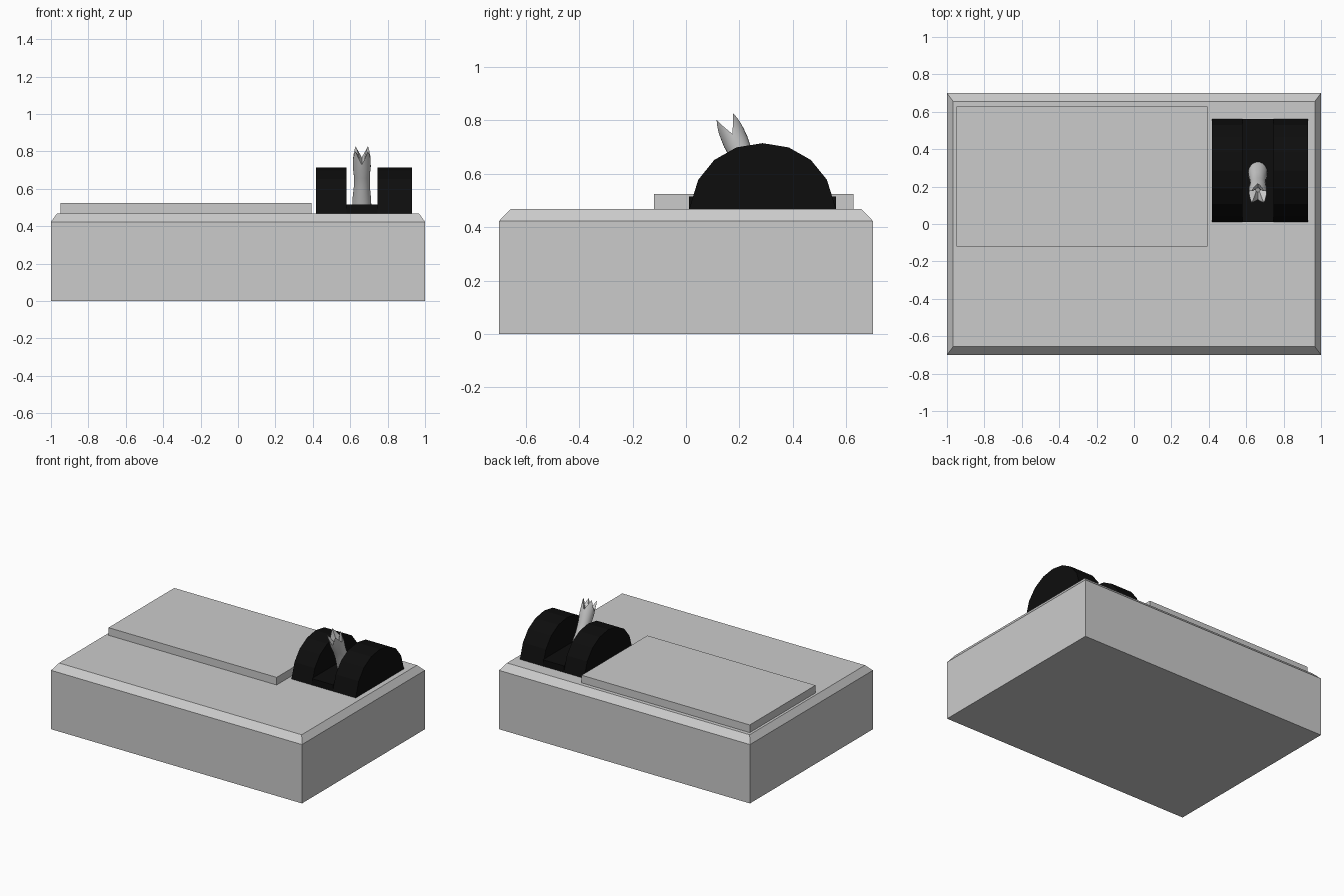
import bpy, math
from mathutils import Vector

if "Cube" in bpy.data.objects:
    bpy.data.objects.remove(bpy.data.objects["Cube"])

black = bpy.data.materials.new("matte_black")
black.diffuse_color = (0.004, 0.004, 0.004, 1)
black.use_nodes = True
black.node_tree.nodes["Principled BSDF"].inputs["Base Color"].default_value = black.diffuse_color


def make(name, verts, faces, mat=None):
    me = bpy.data.meshes.new(name)
    me.from_pydata([tuple(v) for v in verts], [], faces)
    me.update()
    ob = bpy.data.objects.new(name, me)
    bpy.context.collection.objects.link(ob)
    if mat:
        me.materials.append(mat)
    return ob


def loft(name, rings, mat=None):
    """Skin equal-length rings (counter-clockwise seen from the end) and cap both ends."""
    n = len(rings[0])
    verts = [v for r in rings for v in r]
    faces = [tuple(reversed(range(n)))]
    for k in range(len(rings) - 1):
        a, b = k * n, (k + 1) * n
        faces += [(a + i, a + (i + 1) % n, b + (i + 1) % n, b + i) for i in range(n)]
    faces.append(tuple(range(len(verts) - n, len(verts))))
    return make(name, verts, faces, mat)


def rect(x0, x1, y0, y1, z):
    return [(x0, y0, z), (x1, y0, z), (x1, y1, z), (x0, y1, z)]


# Housing with a chamfered upper rim
loft("housing", [rect(-1, 1, -.7, .7, 0), rect(-1, 1, -.7, .7, .424),
                 rect(-.967, .967, -.656, .656, .469)])

# Raised top plate
loft("top_plate", [rect(-.948, .392, -.12, .628, .469), rect(-.948, .392, -.12, .628, .524)])

# Two half-round lever guards on either side of the slot
half = [(.275, 0), (.241, .109), (.181, .183), (.098, .23)]
arc = half + [(0, .246)] + [(-y, z) for y, z in reversed(half)]
for name, x0, x1 in (("guard_left", .418, .58), ("guard_right", .747, .93)):
    loft(name, [[(x, .287 + y, .469 + z) for y, z in arc] for x in (x0, x1)], black)

# Slot floor
loft("slot_floor", [rect(.58, .747, .012, .562, .469), rect(.58, .747, .012, .562, .515)], black)

# Leaning lever with a four-pronged crown
N = 24
base = Vector((.662, .287, .49))
axis = Vector((0, -.40, .917)).normalized()
side = Vector((1, 0, 0))
up = axis.cross(side)


def ring(t, r, prong=0.0):
    pts = []
    for i in range(N):
        a = 2 * math.pi * i / N
        tip = abs(((a / (math.pi / 2)) % 1) * 2 - 1)      # 0 at a prong, 1 in a valley
        d = t + prong * (1 - tip)
        pts.append(base + axis * d + side * (r * math.cos(a)) + up * (r * math.sin(a)))
    return pts


rings = [ring(0, .051), ring(.06, .05), ring(.13, .043), ring(.2, .043),
         ring(.25, .048), ring(.283, .047, .072), ring(.272, .034, .06), ring(.262, .012)]
lever = loft("lever", rings)
bpy.ops.object.select_all(action='DESELECT')
lever.select_set(True)
bpy.context.view_layer.objects.active = lever
bpy.ops.object.shade_smooth_by_angle(angle=math.radians(35))
